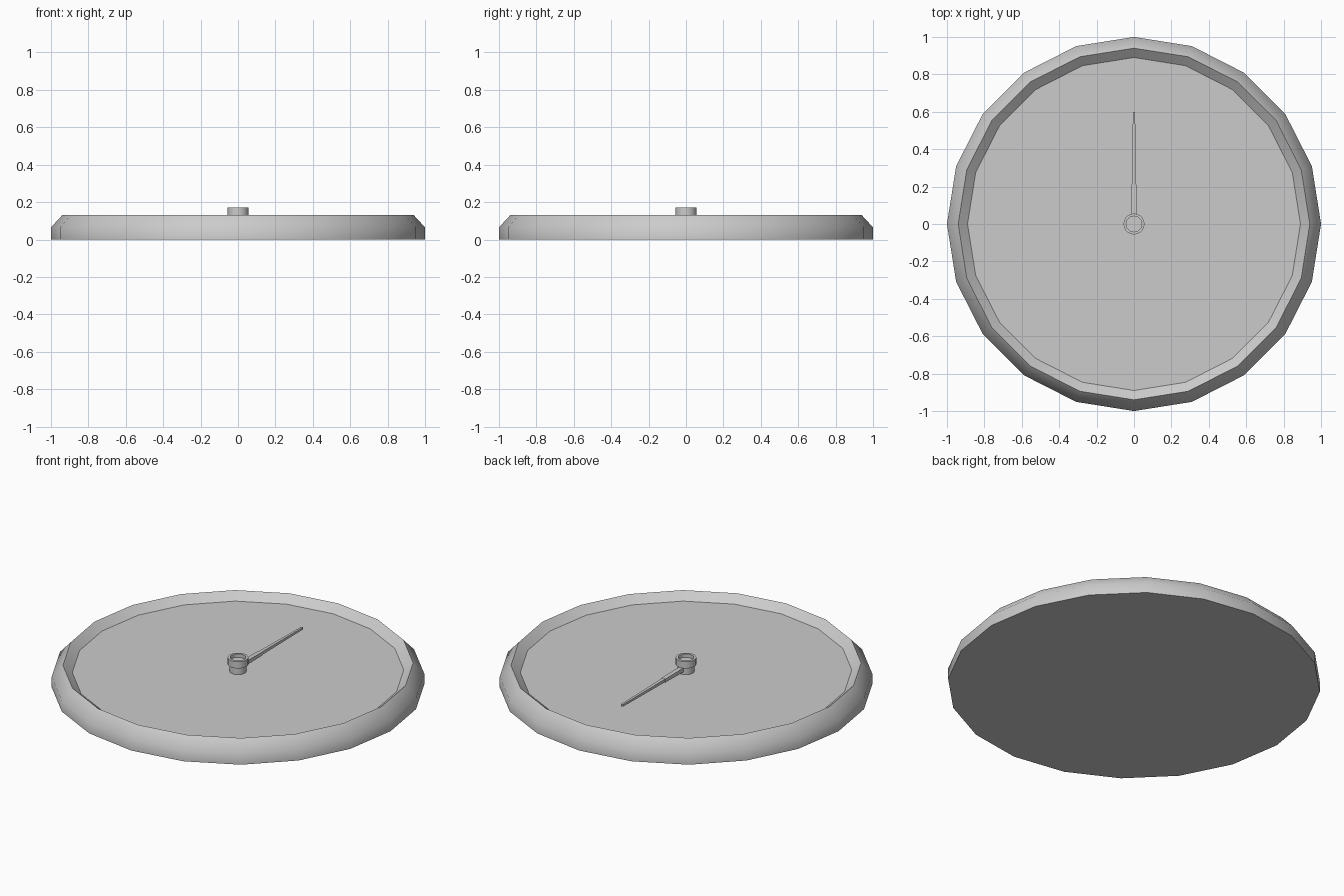
import bpy, bmesh, math

if "Cube" in bpy.data.objects:
    bpy.data.objects.remove(bpy.data.objects["Cube"])

SIDES = 20


def make_object(name, bm, angle=50):
    bmesh.ops.recalc_face_normals(bm, faces=bm.faces)
    mesh = bpy.data.meshes.new(name)
    bm.to_mesh(mesh)
    bm.free()
    obj = bpy.data.objects.new(name, mesh)
    bpy.context.collection.objects.link(obj)
    bpy.ops.object.select_all(action='DESELECT')
    obj.select_set(True)
    bpy.context.view_layer.objects.active = obj
    bpy.ops.object.shade_smooth_by_angle(angle=math.radians(angle))
    return obj


def lathe(name, profile, cap_start=False, cap_end=False, angle=50):
    """Turn a (radius, height) profile around the z axis."""
    bm = bmesh.new()
    rings = [[bm.verts.new((r * math.cos(2 * math.pi * i / SIDES),
                            r * math.sin(2 * math.pi * i / SIDES), z))
              for i in range(SIDES)] for r, z in profile]
    for a, b in zip(rings, rings[1:]):
        for i in range(SIDES):
            j = (i + 1) % SIDES
            bm.faces.new((a[i], a[j], b[j], b[i]))
    if cap_start:
        bm.faces.new(rings[0])
    if cap_end:
        bm.faces.new(rings[-1])
    return make_object(name, bm, angle)


# Case with bevelled rim and recessed flat dial
lathe("case_and_dial", [(1, 0), (1, 0.065), (0.94, 0.13), (0.89, 0.088)],
      cap_start=True, cap_end=True, angle=48).data.update()
case = bpy.context.view_layer.objects.active
for poly in case.data.polygons:
    if len(poly.vertices) == SIDES:
        poly.use_smooth = False

# Centre post and the hollow-topped cap above it
lathe("hub_post", [(0.045, 0.088), (0.045, 0.13)])
lathe("hub_cap", [(0.045, 0.13), (0.056, 0.13), (0.056, 0.17),
                  (0.042, 0.17), (0.042, 0.15)], cap_start=True, cap_end=True)

# Hand: thicker root section, then a slim tapering pointer
bm = bmesh.new()
sections = [(0.03, 0.013, 0.103, 0.127), (0.21, 0.013, 0.105, 0.125),
            (0.21, 0.010, 0.106, 0.124), (0.60, 0.006, 0.108, 0.120)]
rings = [[bm.verts.new(p) for p in ((-w, y, lo), (w, y, lo), (w, y, hi), (-w, y, hi))]
         for y, w, lo, hi in sections]
for a, b in zip(rings, rings[1:]):
    for i in range(4):
        j = (i + 1) % 4
        bm.faces.new((a[i], a[j], b[j], b[i]))
bm.faces.new(rings[0])
bm.faces.new(rings[-1])
make_object("hand", bm, 30)
